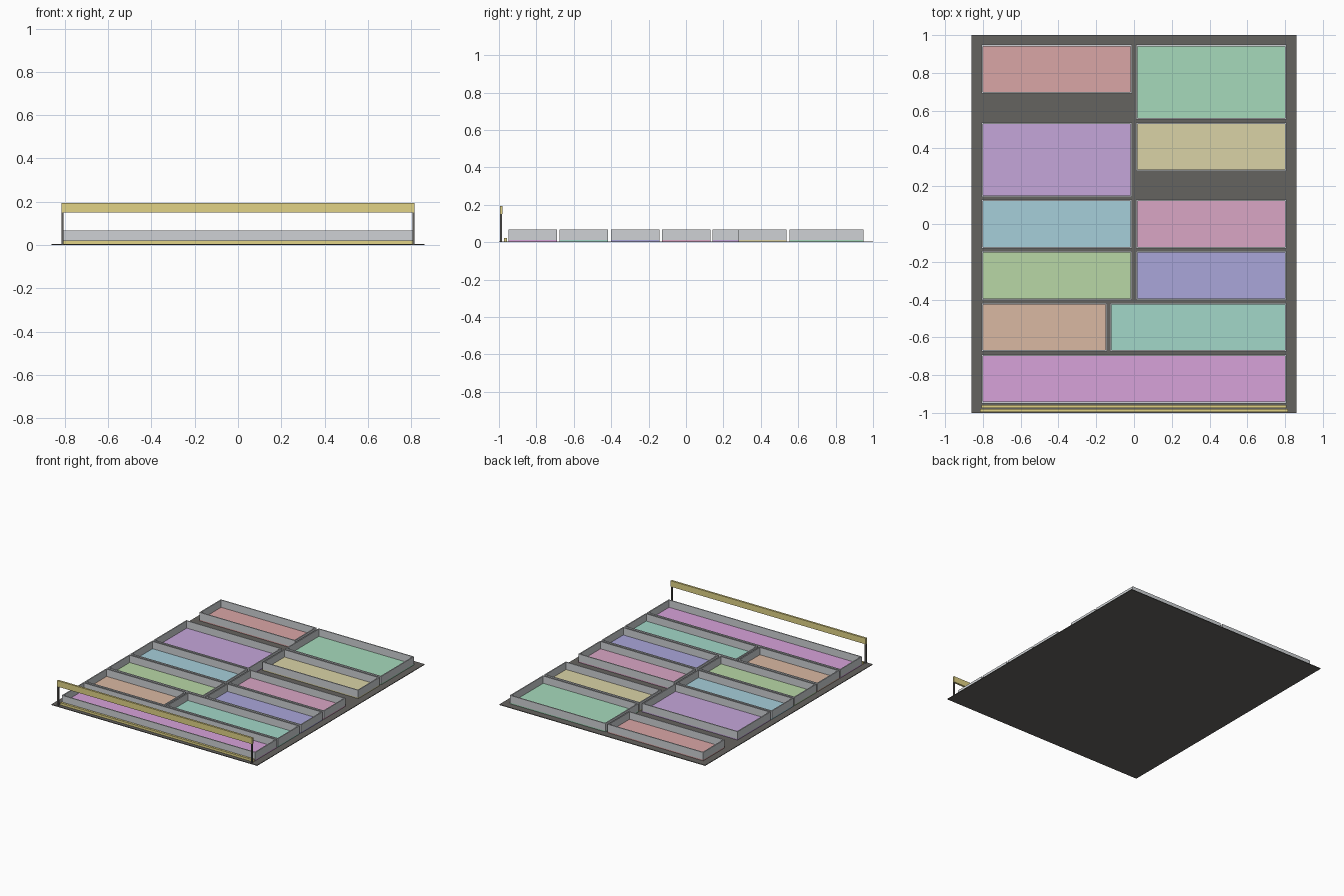
import bpy
import bmesh

if "Cube" in bpy.data.objects:
    bpy.data.objects.remove(bpy.data.objects["Cube"])


def material(name, rgb):
    m = bpy.data.materials.new(name)
    m.diffuse_color = (*rgb, 1)
    m.use_nodes = True
    m.node_tree.nodes["Principled BSDF"].inputs["Base Color"].default_value = m.diffuse_color
    return m


def add_box(bm, x0, x1, y0, y1, z0, z1):
    v = bmesh.ops.create_cube(bm, size=1)["verts"]
    bmesh.ops.scale(bm, vec=(x1 - x0, y1 - y0, z1 - z0), verts=v)
    bmesh.ops.translate(bm, vec=((x0 + x1) / 2, (y0 + y1) / 2, (z0 + z1) / 2), verts=v)


def finish(bm, name, mat=None):
    me = bpy.data.meshes.new(name)
    bm.to_mesh(me)
    bm.free()
    ob = bpy.data.objects.new(name, me)
    bpy.context.collection.objects.link(ob)
    if mat:
        me.materials.append(mat)
    return ob


def box(name, *dims, mat=None):
    bm = bmesh.new()
    add_box(bm, *dims)
    return finish(bm, name, mat)


BASE, FLOOR, TOP, WALL = 0.005, 0.013, 0.068, 0.008


def tray(name, x0, x1, y0, y1, rgb):
    # coloured floor panel
    box(name + "_floor", x0, x1, y0, y1, BASE, FLOOR, mat=material(name, rgb))
    # open wall frame: top face inset, hole cut through, inner walls bridged
    bm = bmesh.new()
    rings = []
    for z in (FLOOR, TOP):
        for t in (0, WALL):
            rings.append([bm.verts.new((x, y, z)) for x, y in
                          ((x0 + t, y0 + t), (x1 - t, y0 + t), (x1 - t, y1 - t), (x0 + t, y1 - t))])
    low_out, low_in, top_out, top_in = rings
    for a, b in ((low_out, top_out), (top_out, top_in), (top_in, low_in), (low_in, low_out)):
        for i in range(4):
            j = (i + 1) % 4
            bm.faces.new((a[i], a[j], b[j], b[i]))
    bmesh.ops.recalc_face_normals(bm, faces=bm.faces)
    finish(bm, name + "_walls", wall_grey)


dark = material("dark_metal", (0.13, 0.125, 0.115))
wall_grey = material("wall_grey", (0.62, 0.64, 0.66))
yellow = material("rail_yellow", (0.75, 0.65, 0.24))

# base plate
box("base_plate", -0.86, 0.86, -1, 1, 0, BASE, mat=dark)

# trays, front row to back row
E, C = 0.808, 0.01
tray("full_width_tray", -E, E, -0.949, -0.69, (0.68, 0.36, 0.70))
tray("orange_tray", -E, -0.142, -0.676, -0.418, (0.70, 0.48, 0.36))
tray("teal_tray", -0.128, E, -0.676, -0.418, (0.36, 0.68, 0.58))
tray("leaf_tray", -E, -C, -0.402, -0.143, (0.48, 0.68, 0.38))
tray("blue_tray", C, E, -0.402, -0.143, (0.40, 0.38, 0.70))
tray("cyan_tray", -E, -C, -0.129, 0.13, (0.38, 0.62, 0.70))
tray("pink_tray", C, E, -0.129, 0.13, (0.70, 0.38, 0.56))
tray("purple_tray", -E, -C, 0.143, 0.538, (0.56, 0.38, 0.70))
tray("khaki_tray", C, E, 0.281, 0.538, (0.70, 0.65, 0.38))
tray("red_tray", -E, -C, 0.692, 0.949, (0.70, 0.38, 0.38))
tray("green_tray", C, E, 0.554, 0.949, (0.38, 0.70, 0.50))

# front rail on two posts, with a low kick bar behind it
box("front_rail", -0.815, 0.815, -0.995, -0.98, 0.15, 0.195, mat=yellow)
for side, x in (("left", -0.81), ("right", 0.81)):
    box(side + "_rail_post", x - 0.005, x + 0.005, -0.995, -0.983, BASE, 0.15, mat=dark)
box("kick_bar", -E, E, -0.973, -0.957, BASE, 0.022, mat=yellow)
